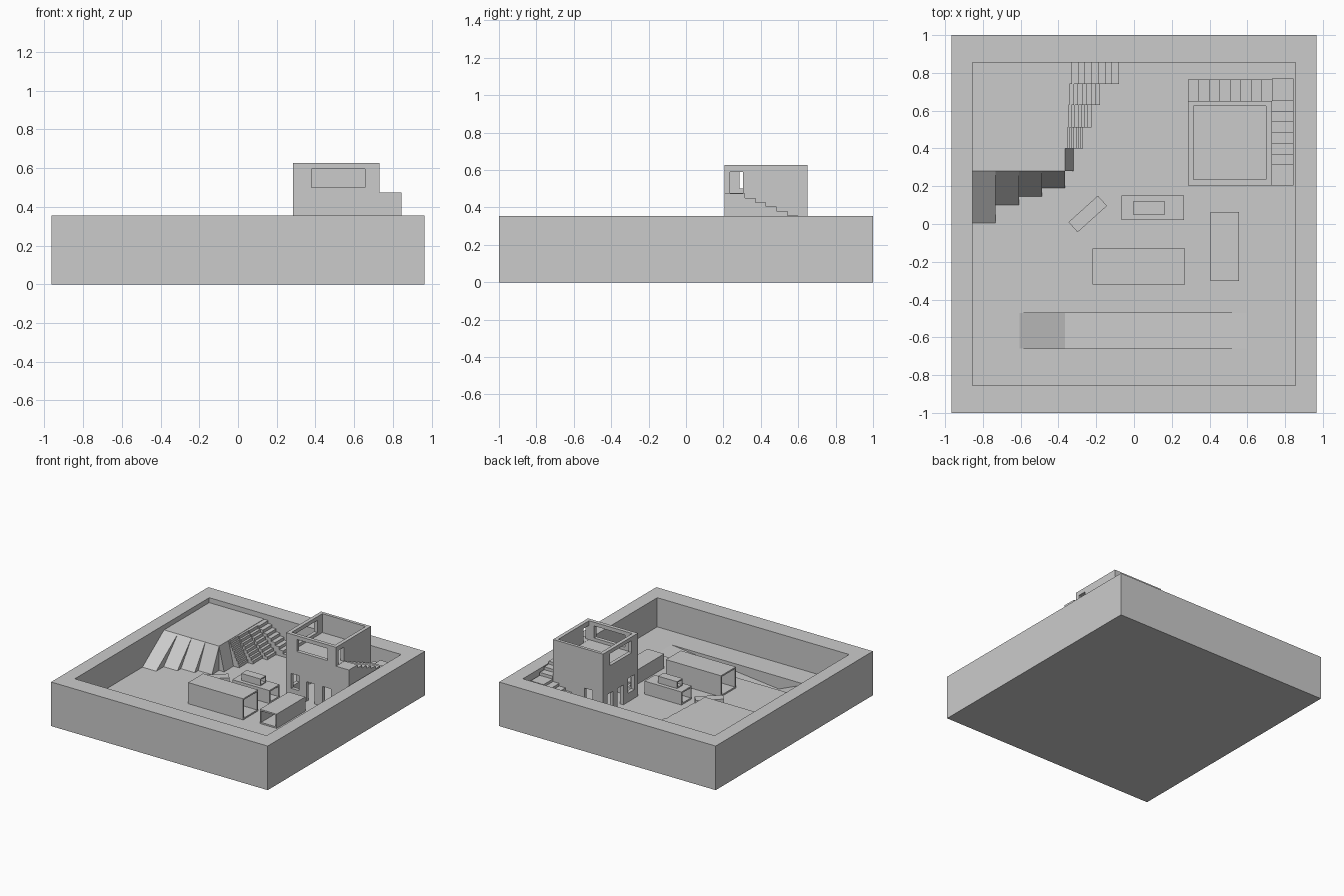
import bpy, bmesh
from math import radians
from mathutils import Matrix, Vector

if "Cube" in bpy.data.objects:
    bpy.data.objects.remove(bpy.data.objects["Cube"])

F = 0.12      # courtyard floor level
RIM = 0.355   # top of the outer wall


def finish(name, bm):
    bmesh.ops.recalc_face_normals(bm, faces=bm.faces)
    me = bpy.data.meshes.new(name)
    bm.to_mesh(me)
    bm.free()
    ob = bpy.data.objects.new(name, me)
    bpy.context.collection.objects.link(ob)
    return ob


def box(name, x0, x1, y0, y1, z0, z1):
    bm = bmesh.new()
    bmesh.ops.create_cube(bm, size=1)
    bmesh.ops.scale(bm, vec=(x1 - x0, y1 - y0, z1 - z0), verts=bm.verts)
    bmesh.ops.translate(bm, vec=((x0 + x1) / 2, (y0 + y1) / 2, (z0 + z1) / 2), verts=bm.verts)
    return finish(name, bm)


def prism(name, pts, axis, a, b):
    """Extrude a (u, z) profile along 'x' or 'y' from a to b."""
    bm = bmesh.new()
    vs = [bm.verts.new((a, u, z) if axis == 'x' else (u, a, z)) for u, z in pts]
    face = bm.faces.new(vs)
    ext = bmesh.ops.extrude_face_region(bm, geom=[face])
    new = [v for v in ext['geom'] if isinstance(v, bmesh.types.BMVert)]
    bmesh.ops.translate(bm, vec=(b - a, 0, 0) if axis == 'x' else (0, b - a, 0), verts=new)
    return finish(name, bm)


def cut(ob, cutter):
    """Subtract the cutter, bake the result and discard the cutter."""
    cutter.hide_render = True
    mod = ob.modifiers.new('cut', 'BOOLEAN')
    mod.operation, mod.solver, mod.object = 'DIFFERENCE', 'EXACT', cutter
    dg = bpy.context.evaluated_depsgraph_get()
    me = bpy.data.meshes.new_from_object(ob.evaluated_get(dg))
    ob.modifiers.clear()
    ob.data = me
    bpy.data.objects.remove(cutter)


def stair_profile(u0, u1, z_low, z_high, n, base):
    """Steps falling from u0 (high end) to u1 (low end)."""
    pts = [(u0, base)]
    for i in range(n):
        z = z_high + (z_low - z_high) * i / (n - 1)
        pts += [(u0 + (u1 - u0) * i / n, z), (u0 + (u1 - u0) * (i + 1) / n, z)]
    return pts + [(u1, base)]


def tube(name, length, width, z0, z1, center, angle=0, t=0.012):
    """Open-ended hollow container, long side along local x."""
    ob = box(name, -length / 2, length / 2, -width / 2, width / 2, z0, z1)
    cut(ob, box('cutter', -length, length, -width / 2 + t, width / 2 - t, z0 + t, z1 - t))
    ob.data.transform(Matrix.Translation(Vector((*center, 0))) @ Matrix.Rotation(radians(angle), 4, 'Z'))
    return ob


# outer wall
wall = box('outer_wall', -0.965, 0.965, -1, 1, 0, RIM)
cut(wall, box('cutter', -0.855, 0.855, -0.855, 0.855, -0.1, 0.5))

# courtyard floor with sloping trench
floor = box('courtyard_floor', -0.855, 0.855, -0.855, 0.855, 0, F)
cut(floor, prism('cutter', [(-0.605, F), (-0.605, F + 0.1), (0.595, F + 0.1), (0.595, F),
                            (-0.365, 0.02)], 'y', -0.66, -0.47))

# raised corner platform
TOP = 0.315
box('corner_platform', -0.855, -0.365, 0.28, 0.855, F, TOP)

# ramps of growing steepness along its front
for i, foot in enumerate((0.005, 0.10, 0.145, 0.19)):
    x = -0.855 + i * 0.1225
    prism(f'front_ramp_{i + 1}', [(0.28, F), (0.28, TOP), (foot, F)], 'x', x, x + 0.1225)

# stairs of growing steepness along its right side, ending in a steep ramp
edges = (0.855, 0.74, 0.63, 0.51, 0.40, 0.28)
for i, foot in enumerate((-0.08, -0.18, -0.225, -0.27)):
    prism(f'side_stair_{i + 1}', stair_profile(-0.365, foot, F + 0.024, TOP - 0.003, 8, F),
          'y', edges[i + 1], edges[i])
prism('side_steep_ramp', [(-0.365, F), (-0.365, TOP), (-0.32, F)], 'y', 0.28, 0.40)

# two-storey house: shell, lower room, open upper room
house = box('house', 0.285, 0.73, 0.205, 0.65, F, 0.627)
cut(house, box('cutter', 0.315, 0.70, 0.235, 0.625, F - 0.05, 0.45))
cut(house, box('cutter', 0.315, 0.70, 0.235, 0.625, 0.475, 0.8))
openings = [
    # front wall: upper window, lower window, two doors
    (0.38, 0.655, 0.15, 0.22, 0.50, 0.597),
    (0.33, 0.40, 0.15, 0.22, 0.19, 0.31),
    (0.465, 0.54, 0.15, 0.22, F - 0.05, 0.28),
    (0.61, 0.685, 0.15, 0.22, F - 0.05, 0.28),
    # left wall: upper window, lower window, two doors
    (0.2, 0.30, 0.285, 0.56, 0.50, 0.597),
    (0.2, 0.30, 0.25, 0.33, 0.19, 0.31),
    (0.2, 0.30, 0.39, 0.465, F - 0.05, 0.28),
    (0.2, 0.30, 0.52, 0.595, F - 0.05, 0.28),
    # right wall: upper door
    (0.715, 0.8, 0.235, 0.305, 0.476, 0.59),
    # back wall: lower window
    (0.38, 0.45, 0.63, 0.70, 0.20, 0.31),
]
for x0, x1, y0, y1, z0, z1 in openings:
    # deepen each cutter past the wall thickness
    if x1 - x0 < 0.11 and x0 < 0.25:
        x1 = 0.33
    elif x0 > 0.7:
        x0 = 0.68
    elif y0 > 0.6:
        y0 = 0.60
    else:
        y1 = 0.25
    cut(house, box('cutter', x0, x1, y0, y1, z0, z1))

# house stairs: upper landing, side flight, corner landing, back flight
LAND = 0.309
box('upper_landing', 0.73, 0.845, 0.205, 0.315, F, 0.475)
prism('side_flight', stair_profile(0.315, 0.655, LAND + 0.024, 0.451, 6, F), 'x', 0.73, 0.845)
box('corner_landing', 0.73, 0.845, 0.655, 0.77, F, LAND)
prism('back_flight', stair_profile(0.73, 0.285, F + 0.021, LAND - 0.021, 8, F), 'y', 0.65, 0.765)

# hollow containers scattered in the yard
tube('long_container', 0.49, 0.19, F, 0.29, (0.025, -0.225))
tube('middle_container', 0.33, 0.13, F, 0.225, (0.10, 0.085))
tube('small_top_container', 0.17, 0.07, 0.225, 0.28, (0.08, 0.085), t=0.008)
tube('right_container', 0.365, 0.15, F, 0.235, (0.48, -0.118), 90)
tube('turned_container', 0.209, 0.072, F, 0.19, (-0.245, 0.053), 42, t=0.008)
